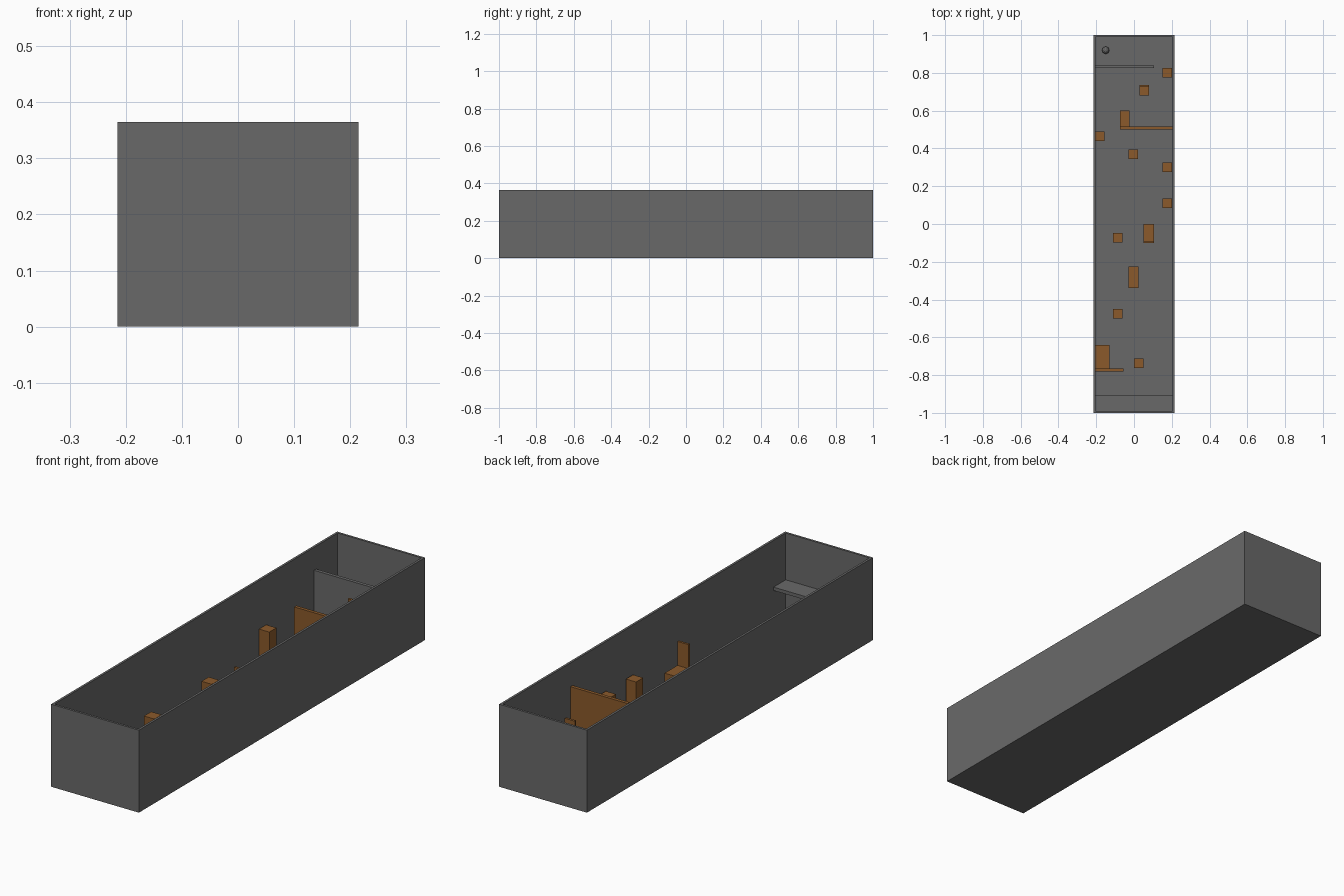
import bpy, bmesh
from mathutils import Matrix

start = bpy.data.objects.get("Cube")
if start:
    bpy.data.objects.remove(start, do_unlink=True)

HALF_W, HALF_L, HEIGHT = 0.215, 1.0, 0.365
WALL = FLOOR = 0.01


def material(name, rgb):
    mat = bpy.data.materials.new(name)
    mat.use_nodes = True
    mat.diffuse_color = (*rgb, 1)
    mat.node_tree.nodes["Principled BSDF"].inputs["Base Color"].default_value = (*rgb, 1)
    return mat


grey = material("dim_grey", (0.141, 0.141, 0.141))
brown = material("wood_brown", (0.258, 0.102, 0.024))


def finish(name, bm, mat):
    mesh = bpy.data.meshes.new(name)
    bm.to_mesh(mesh)
    bm.free()
    mesh.materials.append(mat)
    obj = bpy.data.objects.new(name, mesh)
    bpy.context.collection.objects.link(obj)
    return obj


def box_mesh(x0, x1, y0, y1, z0, z1):
    bm = bmesh.new()
    centre = Matrix.Translation(((x0 + x1) / 2, (y0 + y1) / 2, (z0 + z1) / 2))
    size = Matrix.Diagonal((x1 - x0, y1 - y0, z1 - z0, 1))
    bmesh.ops.create_cube(bm, size=1, matrix=centre @ size)
    return bm


def box(name, x0, x1, y0, y1, top, mat=brown, bottom=FLOOR):
    return finish(name, box_mesh(x0, x1, y0, y1, bottom, top), mat)


# Open-topped room: inset the lid and push it down to the floor
bm = box_mesh(-HALF_W, HALF_W, -HALF_L, HALF_L, 0, HEIGHT)
bm.normal_update()
lid = max(bm.faces, key=lambda f: f.calc_center_median().z)
bmesh.ops.inset_region(bm, faces=[lid], thickness=WALL, use_even_offset=True)
walls = bmesh.ops.extrude_face_region(bm, geom=[lid])
moved = [v for v in walls["geom"] if isinstance(v, bmesh.types.BMVert)]
bmesh.ops.translate(bm, verts=moved, vec=(0, 0, FLOOR - HEIGHT))
if lid.is_valid:
    bmesh.ops.delete(bm, geom=[lid], context="FACES")
bmesh.ops.recalc_face_normals(bm, faces=bm.faces)
finish("room_shell", bm, grey)

# Grey partition at the back, and shelf across the front wall
box("back_partition", -0.205, 0.105, 0.825, 0.84, 0.263, grey)
box("front_shelf", -0.205, 0.205, -0.99, -0.905, 0.158, grey, bottom=0.143)

# Small ball behind the partition
bm = bmesh.new()
bmesh.ops.create_uvsphere(bm, u_segments=8, v_segments=6, radius=0.02,
                          matrix=Matrix.Translation((-0.15, 0.92, 0.03)))
finish("ball", bm, grey)

# Square crates, given by their centres
CRATE, LOW = 0.025, 0.15
crates = [(0.175, 0.8), (-0.18, 0.465), (-0.005, 0.37), (0.175, 0.3),
          (0.175, 0.11), (-0.085, -0.073), (-0.085, -0.475), (0.025, -0.738)]
for i, (x, y) in enumerate(crates, 1):
    box(f"crate_{i}", x - CRATE, x + CRATE, y - CRATE, y + CRATE, LOW)

# Long crates
box("long_crate_middle", -0.03, 0.025, -0.34, -0.225, LOW)
box("long_crate_back", -0.075, -0.025, 0.515, 0.6, LOW)
box("long_crate_front", -0.205, -0.13, -0.765, -0.64, LOW)

# Crates with a tall board against one side
box("board_crate_middle", 0.05, 0.105, -0.09, 0, LOW)
box("board_middle", 0.05, 0.105, -0.1, -0.09, 0.256)
box("board_crate_back", 0.03, 0.08, 0.68, 0.725, LOW)
box("board_back", 0.03, 0.08, 0.725, 0.735, 0.238)

# Wooden partitions
box("wood_partition_back", -0.075, 0.205, 0.5, 0.515, 0.26)
box("wood_partition_front", -0.205, -0.055, -0.78, -0.765, 0.235)
